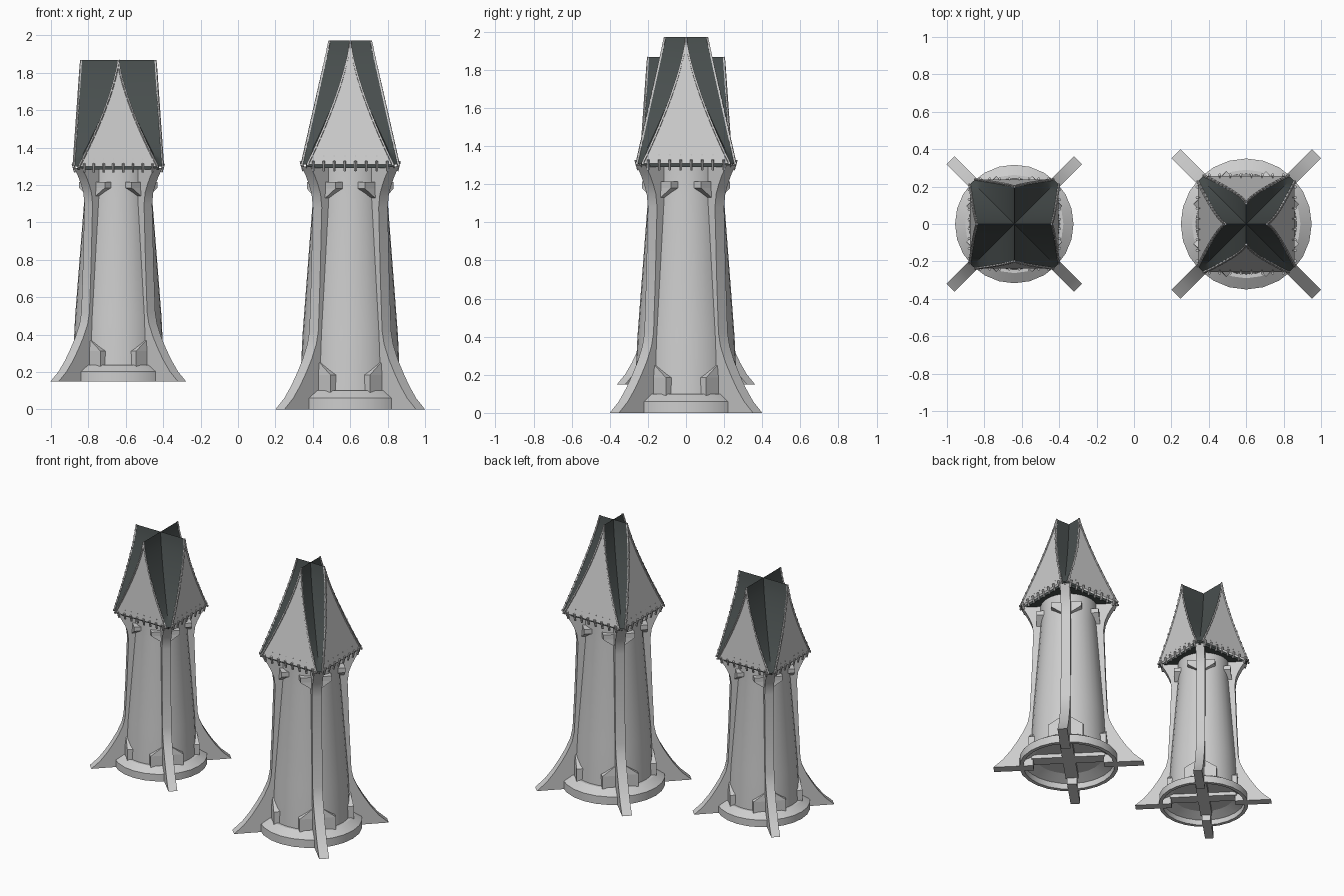
import bpy, bmesh, math
from mathutils import Vector, Matrix

if "Cube" in bpy.data.objects:
    bpy.data.objects.remove(bpy.data.objects["Cube"])

def material(name, rgb):
    m = bpy.data.materials.new(name)
    m.diffuse_color = (*rgb, 1)
    m.use_nodes = True
    m.node_tree.nodes["Principled BSDF"].inputs["Base Color"].default_value = m.diffuse_color
    return m

STONE = material("pale_stone", (0.61, 0.61, 0.61))
SLATE = material("dark_slate", (0.066, 0.078, 0.077))

def finish(bm, name, mat, place, smooth=None):
    """Turn a bmesh into a placed object."""
    bmesh.ops.recalc_face_normals(bm, faces=bm.faces)
    bm.transform(place)
    me = bpy.data.meshes.new(name)
    bm.to_mesh(me)
    bm.free()
    me.materials.append(mat)
    ob = bpy.data.objects.new(name, me)
    bpy.context.collection.objects.link(ob)
    if smooth:
        bpy.ops.object.select_all(action='DESELECT')
        ob.select_set(True)
        bpy.context.view_layer.objects.active = ob
        bpy.ops.object.shade_smooth_by_angle(angle=math.radians(smooth))
    return ob

def lathe(bm, profile, n, closed):
    rings = [[bm.verts.new((r * math.cos(2 * math.pi * i / n), r * math.sin(2 * math.pi * i / n), z))
              for i in range(n)] for r, z in profile]
    pairs = list(zip(rings, rings[1:]))
    if closed:
        pairs.append((rings[-1], rings[0]))
    for a, b in pairs:
        for i in range(n):
            j = (i + 1) % n
            bm.faces.new((a[i], a[j], b[j], b[i]))
    if not closed:
        bm.faces.new(rings[0])
        bm.faces.new(rings[-1])

def loft(bm, angle, sections):
    """Stack of rectangles (z, r_in, r_out, half_width) along a radial direction."""
    rot = Matrix.Rotation(angle, 3, 'Z')
    rings = [[bm.verts.new(rot @ Vector(p)) for p in
              ((a, -h, z), (b, -h, z), (b, h, z), (a, h, z))] for z, a, b, h in sections]
    for p, q in zip(rings, rings[1:]):
        for i in range(4):
            j = (i + 1) % 4
            bm.faces.new((p[i], p[j], q[j], q[i]))
    bm.faces.new(rings[0])
    bm.faces.new(rings[-1])

def rod(bm, p, q, r, n=4):
    p, q = Vector(p), Vector(q)
    d = q - p
    m = Matrix.Translation((p + q) / 2) @ d.to_track_quat('Z', 'Y').to_matrix().to_4x4()
    bmesh.ops.create_cone(bm, cap_ends=True, segments=n, radius1=r, radius2=r,
                          depth=d.length, matrix=m)

DIAGONALS = [math.radians(45 + 90 * k) for k in range(4)]
SIDES = [Matrix.Rotation(math.radians(90 * k), 3, 'Z') for k in range(4)]
EAVE = 1.30

# Buttress outline: height, outer radius
BUTTRESS = [(0, .532), (.06, .465), (.13, .41), (.20, .365), (.27, .325), (.35, .29), (.42, .275),
            (.7, .262), (1.08, .249), (1.15, .258), (1.2, .277), (1.25, .302), (1.3, .335)]

def tower(tag, place, top, d_low, d_high):
    # foot ring, hollow underneath
    bm = bmesh.new()
    lathe(bm, [(.322, 0), (.35, 0), (.35, .06), (.29, .10), (.24, .10), (.24, .08), (.322, .045)], 24, True)
    finish(bm, tag + "_foot_ring", STONE, place, 30)

    # tapered round shaft
    bm = bmesh.new()
    lathe(bm, [(.27, .08), (.255, .4), (.2, 1.12), (.2, EAVE)], 32, False)
    finish(bm, tag + "_shaft", STONE, place, 30)

    # four curved buttresses
    bm = bmesh.new()
    for a in DIAGONALS:
        loft(bm, a, [(z, .17 if z > .1 else .25, r, .034) for z, r in BUTTRESS])
    finish(bm, tag + "_buttresses", STONE, place, 25)

    # bracket blocks at both ends of each buttress, and floor beams underneath
    bm = bmesh.new()
    for a in DIAGONALS:
        loft(bm, a, [(.08, .18, .275, .125), (.185, .18, .275, .125), (.25, .2, .268, .036)])
        loft(bm, a, [(1.13, .12, .225, .036), (1.18, .12, .22, .108), (1.215, .12, .22, .108)])
        loft(bm, a, [(.05, 0, .26, .045), (.085, 0, .26, .045)])
    finish(bm, tag + "_brackets", STONE, place)

    # cross-gabled roof: concave gable outline, leaning inwards
    N = 14
    def level(i):
        t = i / N
        return (d_low * .885 * (1 - t) ** 1.4, d_low + (d_high - d_low) * t,
                EAVE + .01 + (top - EAVE - .01) * t)
    levels = [level(i) for i in range(N + 1)]
    slopes, gables = bmesh.new(), bmesh.new()
    for rot in SIDES:
        def quad(bm, pts):
            out = []
            for p in pts:
                v = rot @ Vector(p)
                if not out or (v - out[-1]).length > 1e-5:
                    out.append(v)
            if (out[0] - out[-1]).length < 1e-5:
                out.pop()
            if len(out) > 2:
                bm.faces.new([bm.verts.new(v) for v in out])
        for (w0, d0, z0), (w1, d1, z1) in zip(levels, levels[1:]):
            v0, v1 = w0 * 1.07, w1 * 1.07
            quad(gables, [(-w0, -d0, z0), (w0, -d0, z0), (w1, -d1, z1), (-w1, -d1, z1)])
            for s in (-1, 1):
                quad(slopes, [(s * w0, -d0, z0), (s * v0, -v0, z0), (s * v1, -v1, z1), (s * w1, -d1, z1)])
    for bm in (slopes, gables):
        bmesh.ops.remove_doubles(bm, verts=bm.verts, dist=1e-4)
    finish(slopes, tag + "_roof_slopes", SLATE, place, 30)
    finish(gables, tag + "_gables", STONE, place, 30)

    # dark eave slab closing the roof
    bm = bmesh.new()
    e = d_low * .92
    loft(bm, 0, [(EAVE - .008, -e, e, e), (EAVE + .012, -e, e, e)])
    finish(bm, tag + "_eave_slab", SLATE, place)

    # trim with studs along the gable edges
    bm = bmesh.new()
    for rot in SIDES:
        for s in (-1, 1):
            pts = [rot @ Vector((s * w, -d - .002, z)) for w, d, z in levels]
            for p, q in zip(pts, pts[1:]):
                rod(bm, p, q, .007)
                bmesh.ops.create_cube(bm, size=.012, matrix=Matrix.Translation(p))
    finish(bm, tag + "_gable_trim", STONE, place)

    # row of pegs hanging under each gable, with small nail heads above
    bm = bmesh.new()
    for rot in SIDES:
        for i in range(8):
            x = (i - 3.5) * d_low * .22
            rod(bm, rot @ Vector((x, -d_low + .008, EAVE - .025)),
                rot @ Vector((x, -d_low - .006, EAVE + .028)), .008, 6)
            if 0 < i < 7:
                y = -(d_low + (d_high - d_low) * .08)
                rod(bm, rot @ Vector((x, y + .01, EAVE + .055)),
                    rot @ Vector((x, y - .004, EAVE + .055)), .004, 6)
    finish(bm, tag + "_eave_pegs", STONE, place)

# tall tower on the right, shorter raised tower on the left
tower("tall_tower", Matrix.Translation((.6, 0, 0)), 1.972, .257, .108)
tower("short_tower", Matrix.Translation((-.64, 0, .15)) @ Matrix.Diagonal((.905, .905, .877, 1)),
      1.96, .262, .218)
